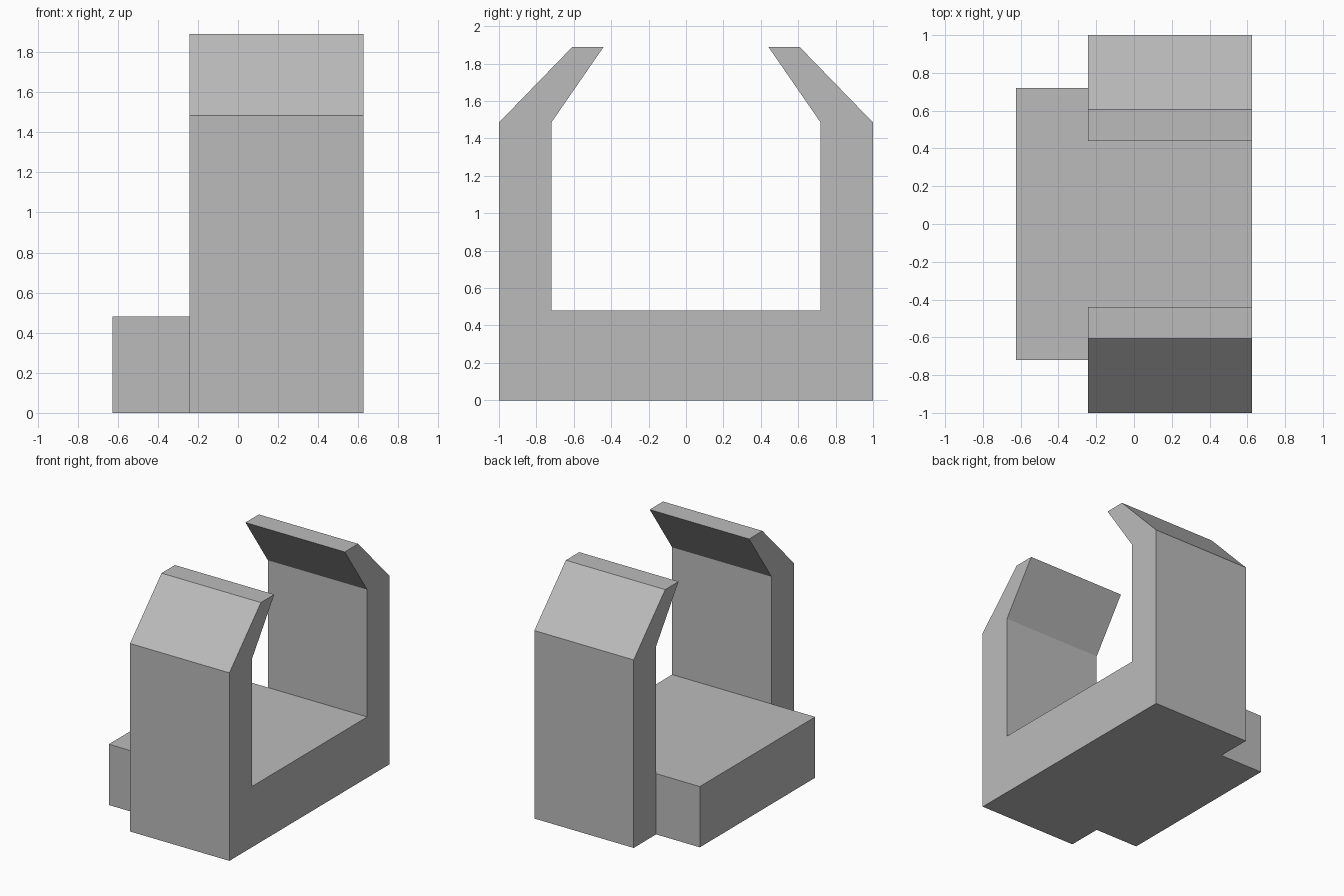
import bpy
import bmesh
import math

cube = bpy.data.objects.get("Cube")
if cube:
    bpy.data.objects.remove(cube, do_unlink=True)

# Single plain grey
grey = bpy.data.materials.new("plain_grey")
grey.use_nodes = True
colour = (0.5, 0.5, 0.5, 1)
grey.diffuse_color = colour
grey.node_tree.nodes["Principled BSDF"].inputs["Base Color"].default_value = colour

X_BACK, X_STEP, X_END = -0.625, -0.243, 0.625
INNER, FLOOR = 0.72, 0.48

# One jaw outline in (y, z), mirrored for the other side
JAW = [(INNER, 0), (1, 0), (1, 1.485), (0.607, 1.89),
       (0.44, 1.89), (INNER, 1.485), (INNER, FLOOR)]
BASE = [(-INNER, 0), (INNER, 0), (INNER, FLOOR), (-INNER, FLOOR)]

bm = bmesh.new()


def add_section(points):
    return bm.faces.new([bm.verts.new((X_END, y, z)) for y, z in points])


def extrude_x(faces, distance):
    result = bmesh.ops.extrude_face_region(bm, geom=faces)["geom"]
    verts = [g for g in result if isinstance(g, bmesh.types.BMVert)]
    bmesh.ops.translate(bm, verts=verts, vec=(distance, 0, 0))
    return [g for g in result if isinstance(g, bmesh.types.BMFace)]


# Clip body: two jaws joined by the base
add_section(JAW)
add_section([(-y, z) for y, z in reversed(JAW)])
add_section(BASE)
bmesh.ops.remove_doubles(bm, verts=bm.verts[:], dist=0.0001)
section = bm.faces[:]
ends = extrude_x(section, X_STEP - X_END)

# Tongue: the base section carries on past the jaws
base_end = [f for f in ends if abs(f.calc_center_median().y) < 0.1]
extrude_x(base_end, X_BACK - X_STEP)
bm.faces.ensure_lookup_table()

# The extrusion leaves its start faces in place only where they are needed
if any(len(e.link_faces) == 1 for e in bm.edges):
    bmesh.ops.holes_fill(bm, edges=[e for e in bm.edges if len(e.link_faces) == 1])
inside = [f for f in bm.faces if any(len(e.link_faces) > 2 for e in f.edges)
          and f in base_end]
if inside:
    bmesh.ops.delete(bm, geom=inside, context='FACES_ONLY')

# Merge flat neighbours and tidy the normals
bmesh.ops.dissolve_limit(bm, angle_limit=math.radians(1),
                         verts=bm.verts[:], edges=bm.edges[:])
bmesh.ops.recalc_face_normals(bm, faces=bm.faces[:])

mesh = bpy.data.meshes.new("clip_bracket")
bm.to_mesh(mesh)
bm.free()
mesh.materials.append(grey)
bpy.context.collection.objects.link(bpy.data.objects.new("clip_bracket", mesh))
